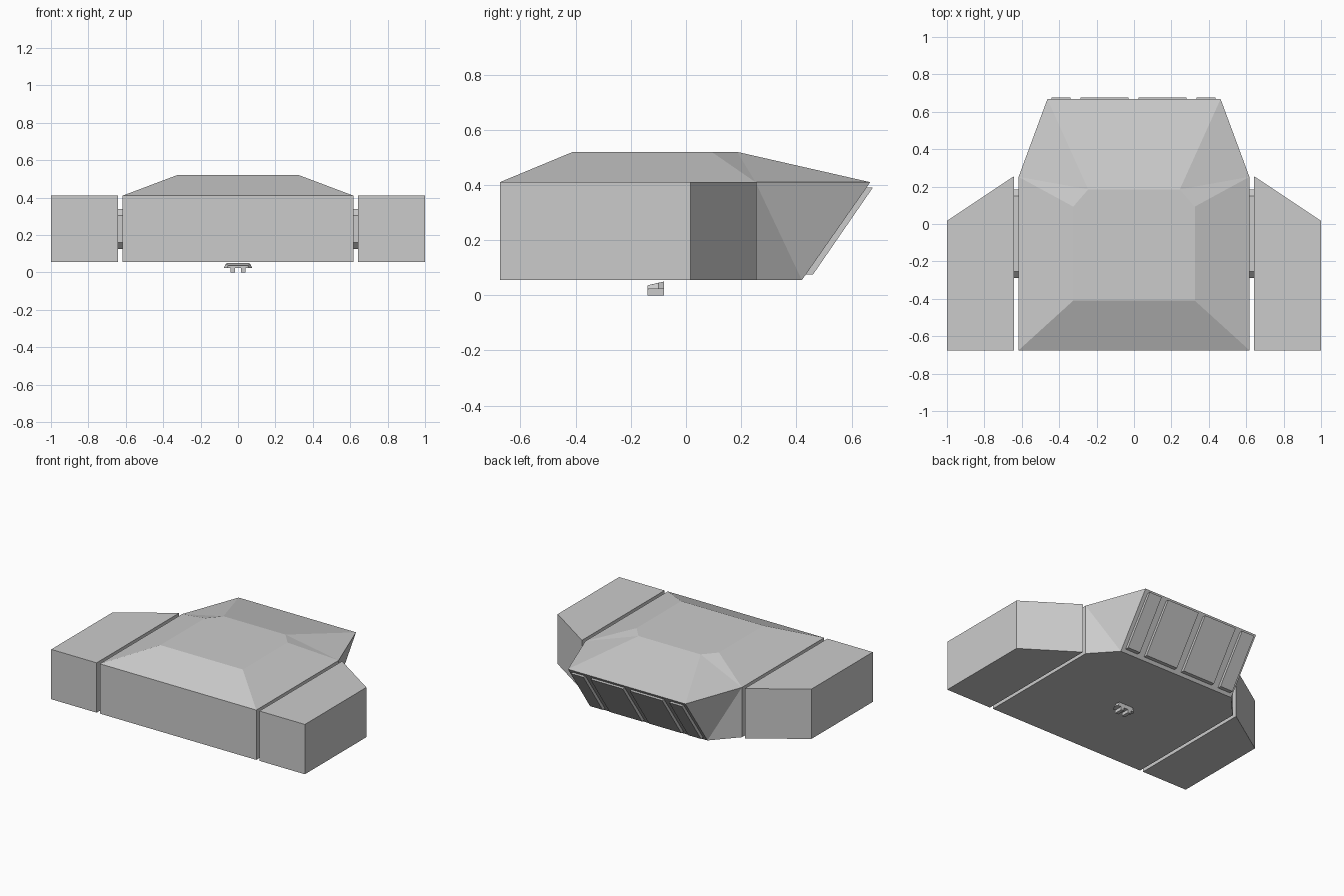
import bpy

if "Cube" in bpy.data.objects:
    bpy.data.objects.remove(bpy.data.objects["Cube"])


def make(name, verts, faces):
    """Mesh object with outward normals."""
    import bmesh
    me = bpy.data.meshes.new(name)
    me.from_pydata(verts, [], faces)
    bm = bmesh.new()
    bm.from_mesh(me)
    bmesh.ops.recalc_face_normals(bm, faces=bm.faces)
    bm.to_mesh(me)
    bm.free()
    ob = bpy.data.objects.new(name, me)
    bpy.context.collection.objects.link(ob)
    return ob


def loft(name, a, b):
    """Closed solid between two outlines with equal point counts."""
    n = len(a)
    sides = [(i, (i + 1) % n, n + (i + 1) % n, n + i) for i in range(n)]
    return make(name, a + b, [tuple(range(n))[::-1], tuple(range(n, 2 * n))] + sides)


def prism_x(name, yz, x0, x1):
    return loft(name, [(x0, y, z) for y, z in yz], [(x1, y, z) for y, z in yz])


def prism_z(name, xy, z0, z1):
    return loft(name, [(x, y, z0) for x, y in xy], [(x, y, z1) for x, y in xy])


Z0, Z1, Z2 = 0.055, 0.41, 0.52

# Central hull: bottom ring, shoulder ring, crown ring
half_crown = [(0.325, -0.41), (0.325, 0.093), (0.245, 0.185)]
bottom = [(0.617, -0.675), (0.617, 0.252), (0.463, 0.42)]
shoulder = [(0.617, -0.675), (0.617, 0.252), (0.463, 0.668)]


def ring(half, z):
    return [(x, y, z) for x, y in half] + [(-x, y, z) for x, y in reversed(half)]


verts = ring(bottom, Z0) + ring(shoulder, Z1) + ring(half_crown, Z2)
faces = [(5, 4, 3, 2, 1, 0), (12, 13, 14, 15, 16, 17),
         (0, 6, 11, 5), (2, 3, 9, 8), (6, 11, 17, 12), (8, 9, 15, 14)]
for m in (lambda i: i, lambda i: i // 6 * 6 + 5 - i % 6):   # right and left halves
    for f in [(0, 1, 7, 6), (1, 2, 7), (2, 8, 7),
              (6, 7, 13, 12), (7, 14, 13), (7, 8, 14)]:
        faces.append(tuple(m(i) for i in f))
make("hull", verts, faces)

# Side pods and the chamfered connectors in the gaps
c = 0.035
y0, y1, z0, z1 = -0.29, 0.185, 0.125, 0.34
octagon = [(y0 + c, z0), (y1 - c, z0), (y1, z0 + c), (y1, z1 - c),
           (y1 - c, z1), (y0 + c, z1), (y0, z1 - c), (y0, z0 + c)]
for side, s in (("right", 1), ("left", -1)):
    prism_z(side + "_pod", [(s * 0.642, -0.675), (s * 1.0, -0.675),
                            (s * 1.0, 0.017), (s * 0.642, 0.255)], Z0, Z1)
    prism_x(side + "_connector", octagon, s * 0.617, s * 0.642)

# Raised panels on the sloping rear face
slope = [(0.432, 0.075), (0.460, 0.075), (0.677, 0.39), (0.652, 0.39)]
for i, (a, b) in enumerate([(-0.44, -0.34), (-0.285, -0.03), (0.025, 0.28), (0.335, 0.435)]):
    prism_x("rear_panel_%d" % (i + 1), slope, a, b)

# Small two-pronged foot under the hull
foot_low = [(-0.06, -0.14), (0.06, -0.14), (0.077, -0.10), (0.065, -0.08), (-0.065, -0.08), (-0.077, -0.10)]
foot_z = [0.036, 0.036, 0.045, 0.05, 0.05, 0.045]
loft("foot_plate", [(x, y, 0.022) for x, y in foot_low],
     [(x * 0.85, y, z) for (x, y), z in zip(foot_low, foot_z)])
for side, s in (("right", 1), ("left", -1)):
    prism_x(side + "_prong", [(-0.14, 0), (-0.08, 0), (-0.08, 0.024), (-0.14, 0.024)],
            s * 0.016, s * 0.04)
